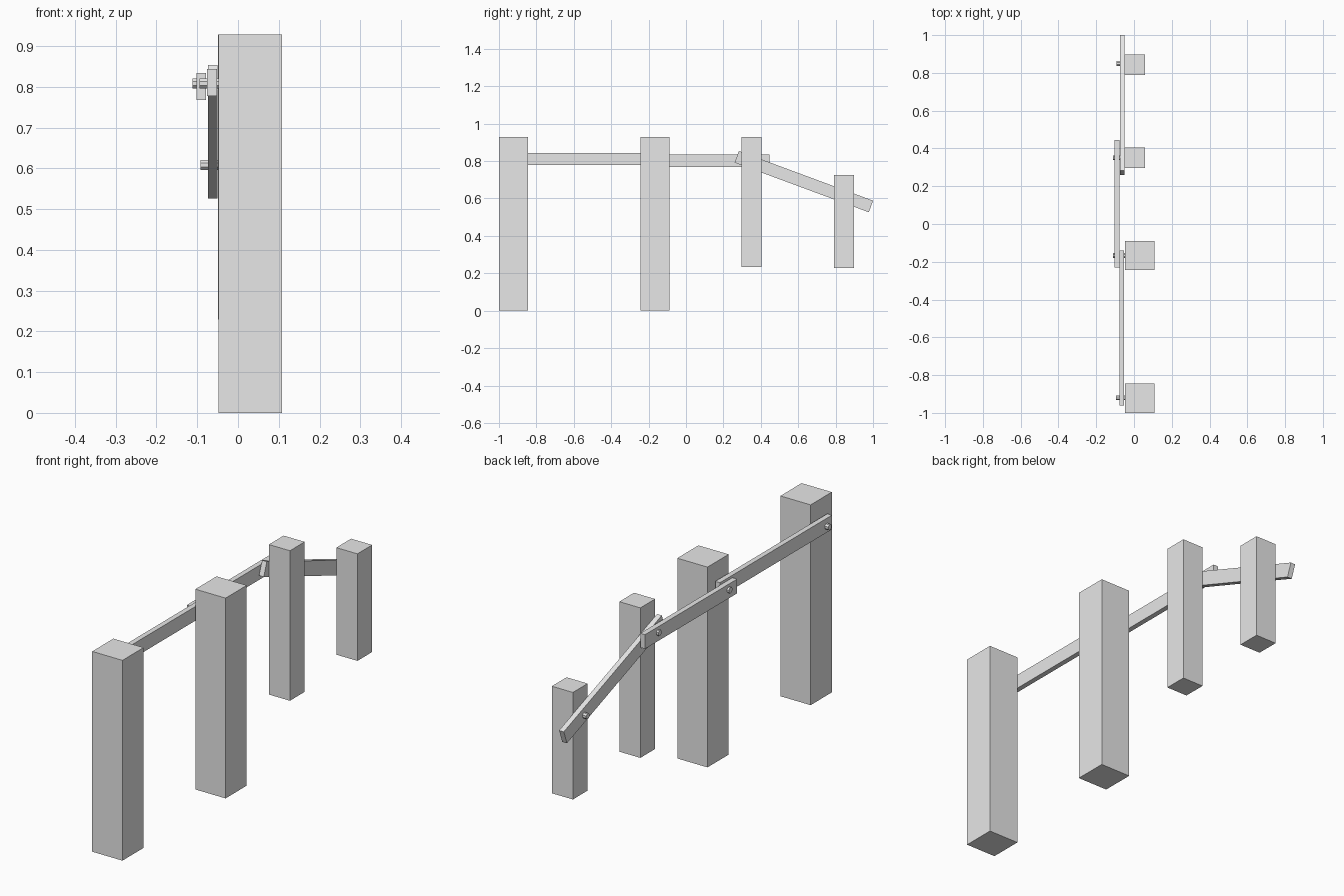
import bpy
from math import radians
from mathutils import Matrix

cube = bpy.data.objects.get("Cube")
if cube:
    bpy.data.objects.remove(cube, do_unlink=True)

grey = bpy.data.materials.new("plain_grey")
grey.use_nodes = True
grey.diffuse_color = (0.8, 0.8, 0.8, 1)
grey.node_tree.nodes["Principled BSDF"].inputs["Base Color"].default_value = (0.8, 0.8, 0.8, 1)


def finish(name):
    obj = bpy.context.object
    obj.name = obj.data.name = name
    obj.data.materials.append(grey)
    return obj


def box(name, centre, size, tilt=0):
    bpy.ops.mesh.primitive_cube_add(size=1, location=centre, rotation=(radians(tilt), 0, 0))
    obj = finish(name)
    obj.data.transform(Matrix.Diagonal((*size, 1)))
    return obj


def post(name, x, y, width, bottom, top):
    box(name, (x, y, (bottom + top) / 2), (width, width, top - bottom))


def bolt(name, y, z, outer):
    # Octagonal pin running through the rail to the post face
    inner = -0.045
    bpy.ops.mesh.primitive_cylinder_add(
        vertices=8, radius=0.0135, depth=inner - outer,
        location=((inner + outer) / 2, y, z), rotation=(0, radians(90), 0))
    obj = finish(name)
    obj.data.transform(Matrix.Rotation(radians(22.5), 4, "Z"))


# Posts: two tall thick ones, two thinner ones on higher ground
post("front_post", 0.03, -0.922, 0.155, 0, 0.928)
post("second_post", 0.03, -0.167, 0.155, 0, 0.928)
post("third_post", 0.005, 0.35, 0.108, 0.233, 0.928)
post("back_post", 0.005, 0.844, 0.108, 0.229, 0.725)

# Overlapping rails along the right side
box("front_rail", (-0.064, -0.55, 0.811), (0.024, 0.82, 0.066))
box("middle_rail", (-0.09, 0.108, 0.801), (0.024, 0.675, 0.066))
box("sloping_rail", (-0.062, 0.63, 0.69), (0.024, 0.765, 0.066), -20.3)

# Bolts where rails meet posts
bolt("front_bolt", -0.92, 0.808, -0.094)
bolt("second_bolt", -0.167, 0.808, -0.112)
bolt("third_bolt", 0.35, 0.808, -0.112)
bolt("back_bolt", 0.85, 0.608, -0.092)
